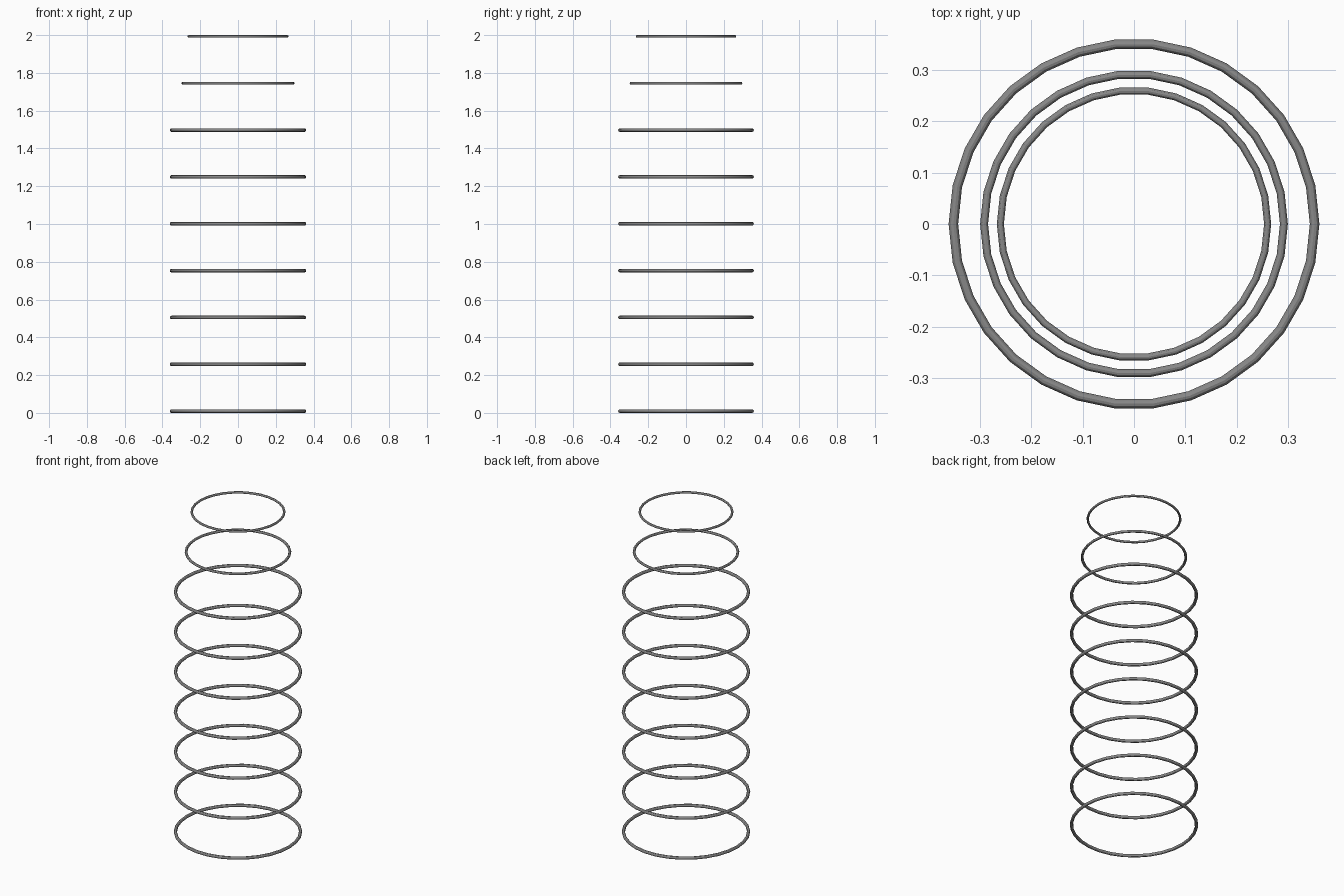
import bpy

# Remove the default cube
cube = bpy.data.objects.get("Cube")
if cube:
    bpy.data.objects.remove(cube, do_unlink=True)

# Single metal colour
metal = bpy.data.materials.new("grey_metal")
metal.use_nodes = True
grey = (0.25, 0.25, 0.25, 1.0)
metal.diffuse_color = grey
metal.node_tree.nodes["Principled BSDF"].inputs["Base Color"].default_value = grey

RADIUS = 0.352      # centre line of a full-size hoop
TUBE = 0.0093       # wire thickness of a full-size hoop
COUNT = 9
TOP_SCALES = {7: 0.83, 8: 0.74}   # the two upper hoops taper in
TOP_Z = 2 - TUBE * TOP_SCALES[8]
STEP = (TOP_Z - TUBE) / (COUNT - 1)


def hoop(index):
    """One horizontal wire hoop, evenly spaced up the stack."""
    scale = TOP_SCALES.get(index, 1.0)
    bpy.ops.mesh.primitive_torus_add(
        major_segments=30, minor_segments=12,
        major_radius=RADIUS * scale, minor_radius=TUBE * scale,
        location=(0, 0, TUBE + index * STEP))
    ring = bpy.context.object
    ring.name = f"hoop_{index + 1}"
    ring.data.materials.append(metal)
    bpy.ops.object.shade_smooth_by_angle()


for i in range(COUNT):
    hoop(i)
